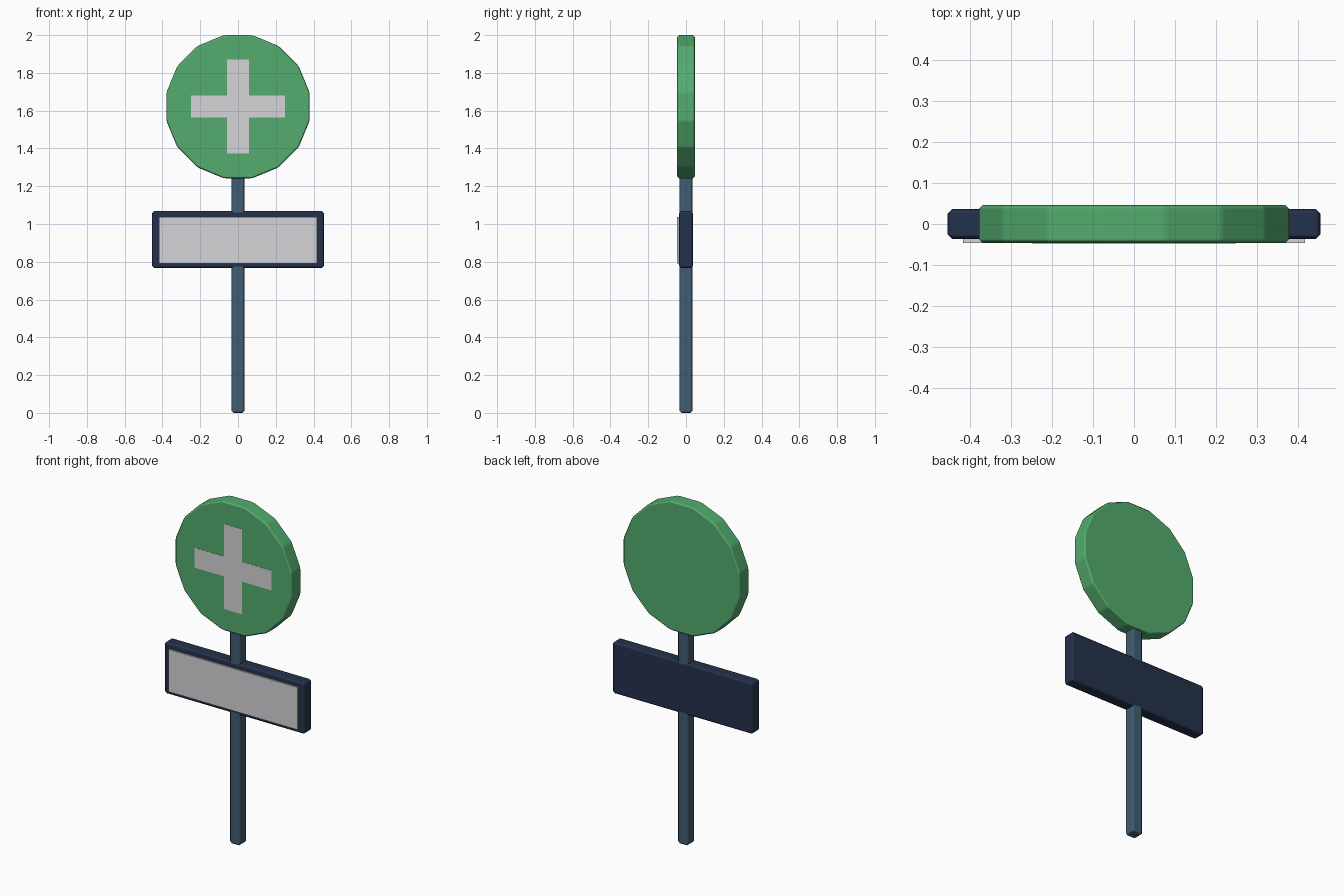
import bpy
import bmesh
from math import pi, radians
from mathutils import Matrix

cube = bpy.data.objects.get("Cube")
if cube:
    bpy.data.objects.remove(cube, do_unlink=True)


def material(name, color):
    mat = bpy.data.materials.new(name)
    mat.use_nodes = True
    mat.diffuse_color = (*color, 1)
    mat.node_tree.nodes["Principled BSDF"].inputs["Base Color"].default_value = (*color, 1)
    return mat


green = material("sign green", (0.087, 0.413, 0.156))
white = material("pale grey", (0.66, 0.66, 0.69))
steel = material("steel blue", (0.051, 0.109, 0.168))
navy = material("dark navy", (0.0185, 0.031, 0.07))


def finish(name, bm, mat, bevel=0):
    """Turn a bmesh into an object, with softly shaded chamfers if asked."""
    bmesh.ops.recalc_face_normals(bm, faces=bm.faces)
    mesh = bpy.data.meshes.new(name)
    bm.to_mesh(mesh)
    bm.free()
    mesh.materials.append(mat)
    obj = bpy.data.objects.new(name, mesh)
    bpy.context.collection.objects.link(obj)
    if bevel:
        mesh.shade_smooth()
        mod = obj.modifiers.new("chamfer", "BEVEL")
        mod.width = bevel
        mod.segments = 1
        mod.limit_method = "ANGLE"
        mod.angle_limit = radians(15)
        mod.harden_normals = True
    return obj


def box(name, mat, x, y, z, bevel=0):
    """Box from (low, high) ranges on each axis."""
    bm = bmesh.new()
    bmesh.ops.create_cube(bm, size=1)
    for v in bm.verts:
        for i, (low, high) in enumerate((x, y, z)):
            v.co[i] = high if v.co[i] > 0 else low
    return finish(name, bm, mat, bevel)


# Post
box("post", steel, (-0.034, 0.034), (-0.034, 0.034), (0, 1.35), 0.01)

# Name board with a raised front panel
box("board", navy, (-0.456, 0.456), (-0.037, 0.037), (0.767, 1.069), 0.012)
box("board_panel", white, (-0.418, 0.418), (-0.047, -0.03), (0.791, 1.038))

# Sixteen-sided disc with flat top and sides
DISC_Z = 1.621
bm = bmesh.new()
bmesh.ops.create_cone(bm, cap_ends=True, segments=16, radius1=0.3865,
                      radius2=0.3865, depth=0.093)
bmesh.ops.rotate(bm, verts=bm.verts, matrix=Matrix.Rotation(pi / 16, 3, "Z"))
# Align a flat side with the top whichever way the first corner points
if max(v.co.y for v in bm.verts) > 0.383:
    bmesh.ops.rotate(bm, verts=bm.verts, matrix=Matrix.Rotation(pi / 16, 3, "Z"))
bmesh.ops.rotate(bm, verts=bm.verts, matrix=Matrix.Rotation(pi / 2, 3, "X"))
bmesh.ops.translate(bm, verts=bm.verts, vec=(0, 0, DISC_Z))
finish("sign_disc", bm, green, 0.01)

# Cross on the front of the disc, one outline walked around four quarters
ARM, HALF = 0.249, 0.058
bm = bmesh.new()
ring = []
x_axis, z_axis = (1, 0), (0, 1)
for _ in range(4):
    for a, b in ((ARM, -HALF), (ARM, HALF), (HALF, HALF)):
        ring.append(bm.verts.new((a * x_axis[0] + b * z_axis[0], -0.0475,
                                  DISC_Z + a * x_axis[1] + b * z_axis[1])))
    x_axis, z_axis = z_axis, (-x_axis[0], -x_axis[1])
face = bm.faces.new(ring)
side = bmesh.ops.extrude_face_region(bm, geom=[face])
moved = [g for g in side["geom"] if isinstance(g, bmesh.types.BMVert)]
bmesh.ops.translate(bm, verts=moved, vec=(0, 0.005, 0))
finish("cross", bm, white)
